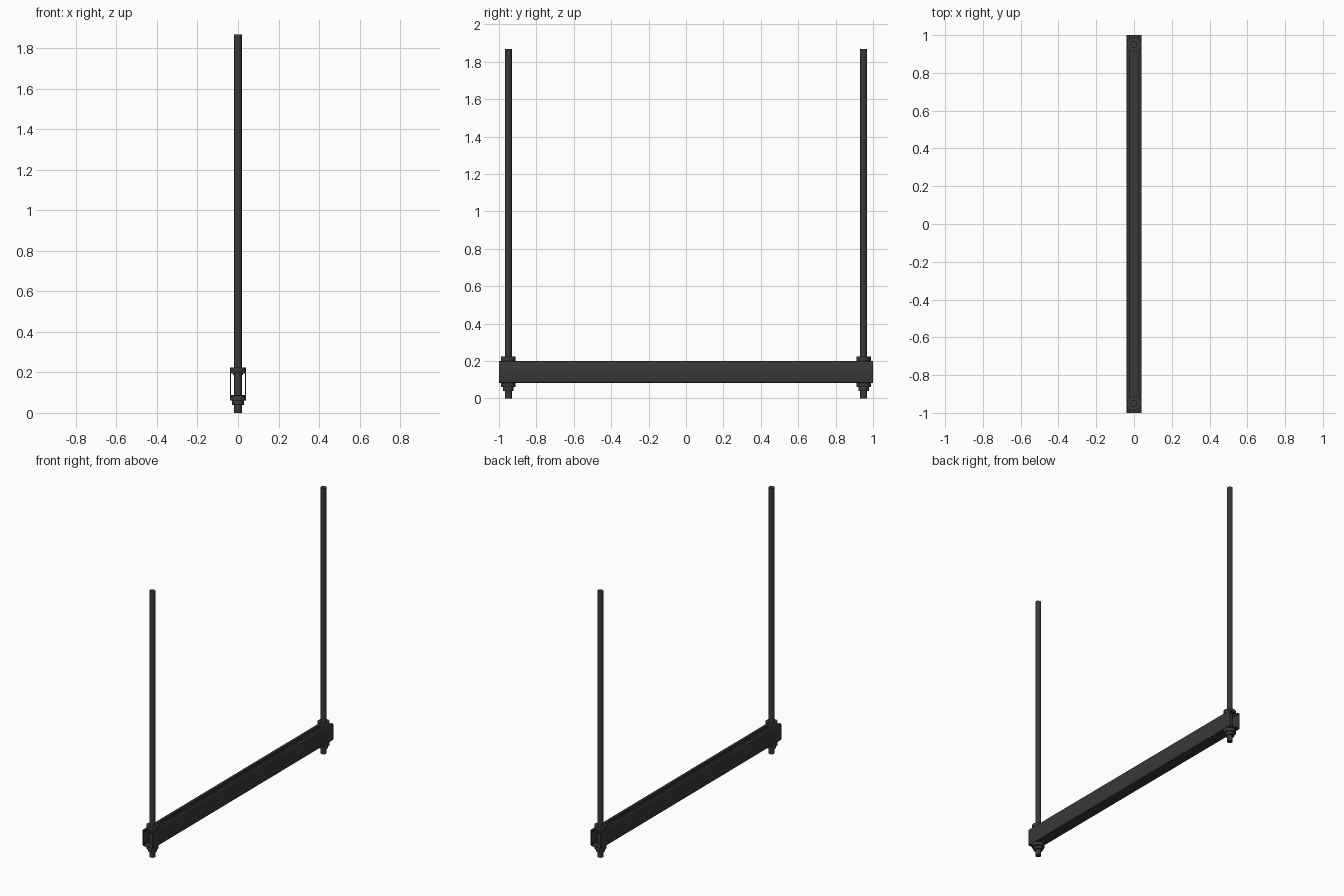
import bpy, bmesh, math

cube = bpy.data.objects.get("Cube")
if cube:
    bpy.data.objects.remove(cube, do_unlink=True)

steel = bpy.data.materials.new("dark_grey_steel")
colour = (0.04, 0.04, 0.04, 1)
steel.diffuse_color = colour
steel.use_nodes = True
steel.node_tree.nodes["Principled BSDF"].inputs["Base Color"].default_value = colour

ROD_Y = 0.95


def finish(name, bm):
    bmesh.ops.recalc_face_normals(bm, faces=bm.faces)
    mesh = bpy.data.meshes.new(name)
    bm.to_mesh(mesh)
    bm.free()
    mesh.materials.append(steel)
    obj = bpy.data.objects.new(name, mesh)
    bpy.context.collection.objects.link(obj)
    bpy.context.view_layer.objects.active = obj
    for other in bpy.context.selected_objects:
        other.select_set(False)
    obj.select_set(True)
    bpy.ops.object.shade_smooth_by_angle(angle=math.radians(35))
    return obj


def cylinder(name, y, radius, bottom, top, sides=24):
    bm = bmesh.new()
    bmesh.ops.create_cone(bm, cap_ends=True, segments=sides, radius1=radius,
                          radius2=radius, depth=top - bottom)
    bmesh.ops.translate(bm, vec=(0, y, (bottom + top) / 2), verts=bm.verts)
    return finish(name, bm)


# Open-topped channel with rounded corners and inward-turned lips
outer = [(0, 0.083), (0.034, 0.083), (0.038, 0.084), (0.04, 0.089),
         (0.04, 0.193), (0.038, 0.198), (0.034, 0.2), (0.024, 0.2),
         (0.021, 0.198), (0.02, 0.195), (0.02, 0.186)]
inner = [(0.024, 0.186), (0.024, 0.195), (0.033, 0.195), (0.035, 0.192),
         (0.035, 0.09), (0.033, 0.088), (0, 0.088)]
half = outer + inner
profile = half + [(-x, z) for x, z in reversed(half) if x > 0]
bm = bmesh.new()
section = bm.faces.new([bm.verts.new((x, -1, z)) for x, z in profile])
extruded = bmesh.ops.extrude_face_region(bm, geom=[section], use_keep_orig=True)
moved = [v for v in extruded["geom"] if isinstance(v, bmesh.types.BMVert)]
bmesh.ops.translate(bm, vec=(0, 2, 0), verts=moved)
finish("strut_channel", bm)

# Hanging rods with their fixings
for side, y in (("front", -ROD_Y), ("back", ROD_Y)):
    cylinder(side + "_threaded_rod", y, 0.019, 0, 1.867)
    cylinder(side + "_top_washer", y, 0.039, 0.2, 0.223)
    cylinder(side + "_bottom_washer", y, 0.039, 0.06, 0.083)
    cylinder(side + "_bottom_nut", y, 0.029, 0.04, 0.06)
